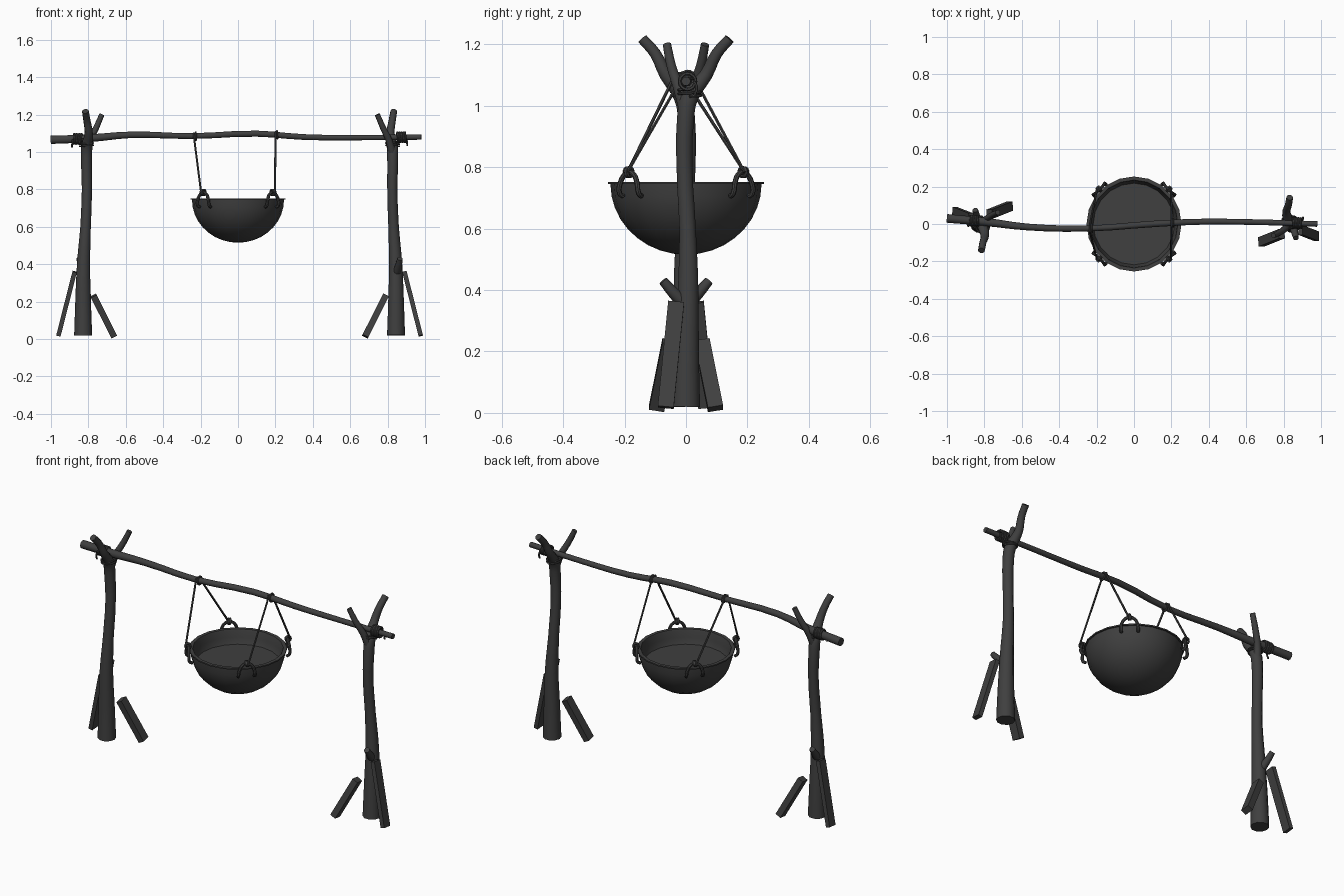
import bpy, bmesh
from math import sin, cos, pi, sqrt
from mathutils import Vector, Matrix

if "Cube" in bpy.data.objects:
    bpy.data.objects.remove(bpy.data.objects["Cube"])

dark = bpy.data.materials.new("dark_grey")
dark.diffuse_color = (0.05, 0.05, 0.05, 1)
dark.use_nodes = True
dark.node_tree.nodes["Principled BSDF"].inputs["Base Color"].default_value = dark.diffuse_color


def finish(ob, angle=0.7):
    ob.data.materials.append(dark)
    bpy.ops.object.select_all(action='DESELECT')
    ob.select_set(True)
    bpy.context.view_layer.objects.active = ob
    if ob.type == 'CURVE':
        bpy.ops.object.convert(target='MESH')
    bpy.ops.object.shade_smooth_by_angle(angle=angle)
    return bpy.context.object


def tube(name, pts, radii, bevel=3, handle='AUTO', res=3):
    """Swept round branch or rope; radii is one number or one per point."""
    cu = bpy.data.curves.new(name, 'CURVE')
    cu.dimensions = '3D'
    cu.bevel_depth = 1.0
    cu.bevel_resolution = bevel
    cu.resolution_u = res
    cu.use_fill_caps = True
    sp = cu.splines.new('BEZIER')
    sp.bezier_points.add(len(pts) - 1)
    for i, (bp, p) in enumerate(zip(sp.bezier_points, pts)):
        bp.co = p
        bp.radius = radii[i] if isinstance(radii, (list, tuple)) else radii
        bp.handle_left_type = bp.handle_right_type = handle
    ob = bpy.data.objects.new(name, cu)
    bpy.context.collection.objects.link(ob)
    return finish(ob)


def mesh_object(name, bm, angle=0.7):
    bmesh.ops.recalc_face_normals(bm, faces=bm.faces)
    me = bpy.data.meshes.new(name)
    bm.to_mesh(me)
    bm.free()
    ob = bpy.data.objects.new(name, me)
    bpy.context.collection.objects.link(ob)
    return finish(ob, angle)


def stake(name, a, b, thick, wide):
    """Split-wood stake leaning from a to b."""
    a, b = Vector(a), Vector(b)
    z = (b - a).normalized()
    y = (Vector((0, 1, 0)) - z * z.y).normalized()
    x = y.cross(z)
    rot = Matrix((x, y, z)).transposed().to_4x4()
    bm = bmesh.new()
    bmesh.ops.create_cube(bm, size=1, matrix=Matrix.Translation((a + b) / 2) @ rot
                          @ Matrix.Diagonal((thick, wide, (b - a).length, 1)))
    mesh_object(name, bm, 0.5)


# Cross beam
beam = [(-1, .03, 1.065), (-.8, .012, 1.073), (-.57, -.016, 1.092), (-.25, -.024, 1.085),
        (.1, 0, 1.098), (.35, .012, 1.08), (.65, .01, 1.077), (.98, 0, 1.08)]
tube("cross_beam", beam, [.023, .022, .018, .016, .017, .016, .015, .015])

# Forked posts: the second is the first turned half way round
for side, s in (("right", 1), ("left", -1)):
    def P(x, y, z):
        return (.0085 + s * (x - .0085), s * y, z)

    tube(side + "_post",
         [P(.845, 0, .02), P(.845, .002, .2), P(.843, .007, .4), P(.832, .005, .6),
          P(.825, -.005, .8), P(.827, -.002, .95), P(.825, .012, 1.03),
          P(.815, .065, 1.1), P(.825, .1, 1.17), P(.833, .142, 1.218)],
         [.048, .042, .035, .028, .027, .029, .03, .022, .019, .018])
    tube(side + "_fork_prong",
         [P(.828, 0, .98), P(.808, -.025, 1.06), P(.775, -.048, 1.13), P(.745, -.062, 1.2)],
         [.022, .018, .016, .014])
    tube(side + "_branch_stub",
         [P(.847, 0, .35), P(.858, -.04, .39), P(.866, -.075, .43)], [.024, .019, .015])
    stake(side + "_outer_stake", P(.977, -.066, .018), P(.89, -.032, .36), .024, .052)
    stake(side + "_inner_stake", P(.68, -.096, .014), P(.79, -.052, .232), .034, .05)

    # Lashing coiled round the beam beside the fork
    by, bz = (.005, 1.079) if s > 0 else (.018, 1.07)
    n = 40
    coil = [P(.85 + .05 * i / n, s * by + .026 * cos(i * pi / 4), bz + .026 * sin(i * pi / 4))
            for i in range(n + 1)]
    tube(side + "_lashing", coil, .006, 1, res=2)
    tube(side + "_lashing_tail", [P(.9, s * by + .02, bz), P(.903, s * by + .03, bz - .02),
                                  P(.905, s * by + .022, bz - .045)], .005, 1)
    tie = [P(.827 + .036 * cos(t * pi / 4), .012 + .036 * sin(t * pi / 4), 1.03 + .0015 * t)
           for t in range(17)]
    tube(side + "_fork_lashing", tie, .005, 1, res=2)

# Hanging bowl: lathed round profile with a thin lip
profile = []
for i in range(10):
    a = pi / 2 * i / 9
    profile.append((.246 * sin(a), .745 - .23 * cos(a)))
profile += [(.254, .745), (.254, .752), (.235, .752)]
for i in range(9, -1, -1):
    a = pi / 2 * i / 9
    profile.append((.232 * sin(a), .745 - .215 * cos(a)))
bm = bmesh.new()
vs = [bm.verts.new((r, 0, z)) for r, z in profile]
es = [bm.edges.new(p) for p in zip(vs, vs[1:])]
bmesh.ops.spin(bm, geom=vs + es, cent=(0, 0, 0), axis=(0, 0, 1), angle=2 * pi,
               steps=20, use_merge=True)
bmesh.ops.remove_doubles(bm, verts=bm.verts, dist=.0005)
mesh_object("bowl", bm)

# Contents of the bowl
bm = bmesh.new()
bmesh.ops.create_circle(bm, cap_ends=True, segments=20, radius=.222,
                        matrix=Matrix.Translation((0, 0, .672)))
mesh_object("bowl_contents", bm)

# Handles on the rim and knots tied to them
for sx in (-1, 1):
    for sy in (-1, 1):
        out = Vector((sx, sy, 0)) / sqrt(2)
        tan = Vector((-sy, sx, 0)) / sqrt(2)
        arch = [(-.042, .247, .705), (-.044, .262, .715), (-.038, .264, .75), (-.022, .261, .775),
                (0, .26, .784), (.022, .261, .775), (.038, .264, .75), (.044, .262, .715),
                (.042, .247, .705)]
        tube("handle", [tan * t + out * r + Vector((0, 0, z)) for t, r, z in arch], .0085, 2)
        k = out * .263 + Vector((0, 0, .784))
        loop = [k + out * .014 * cos(i * pi / 4) + Vector((0, 0, .014 * sin(i * pi / 4)))
                + tan * .008 * (i / 8 - 1) for i in range(17)]
        tube("handle_knot", loop, .0055, 1, res=2)

# Ropes slung over the beam, one per side
for name, bx, by, bz, hx in (("left_rope", -.235, -.023, 1.085, -.187),
                             ("right_rope", .2, .006, 1.092, .187)):
    hx = hx * 1.06
    tube(name, [(hx, -.187, .79), (bx, by - .024, bz - .008), (bx, by - .016, bz + .016),
                (bx, by + .016, bz + .016), (bx, by + .024, bz - .008), (hx, .187, .79)],
         .0055, 1, 'VECTOR', 1)
    ring = [(bx + .008 + .004 * i / 8, by + .021 * cos(i * pi / 4), bz + .021 * sin(i * pi / 4))
            for i in range(9)]
    tube(name + "_hitch", ring, .005, 1, res=2)
